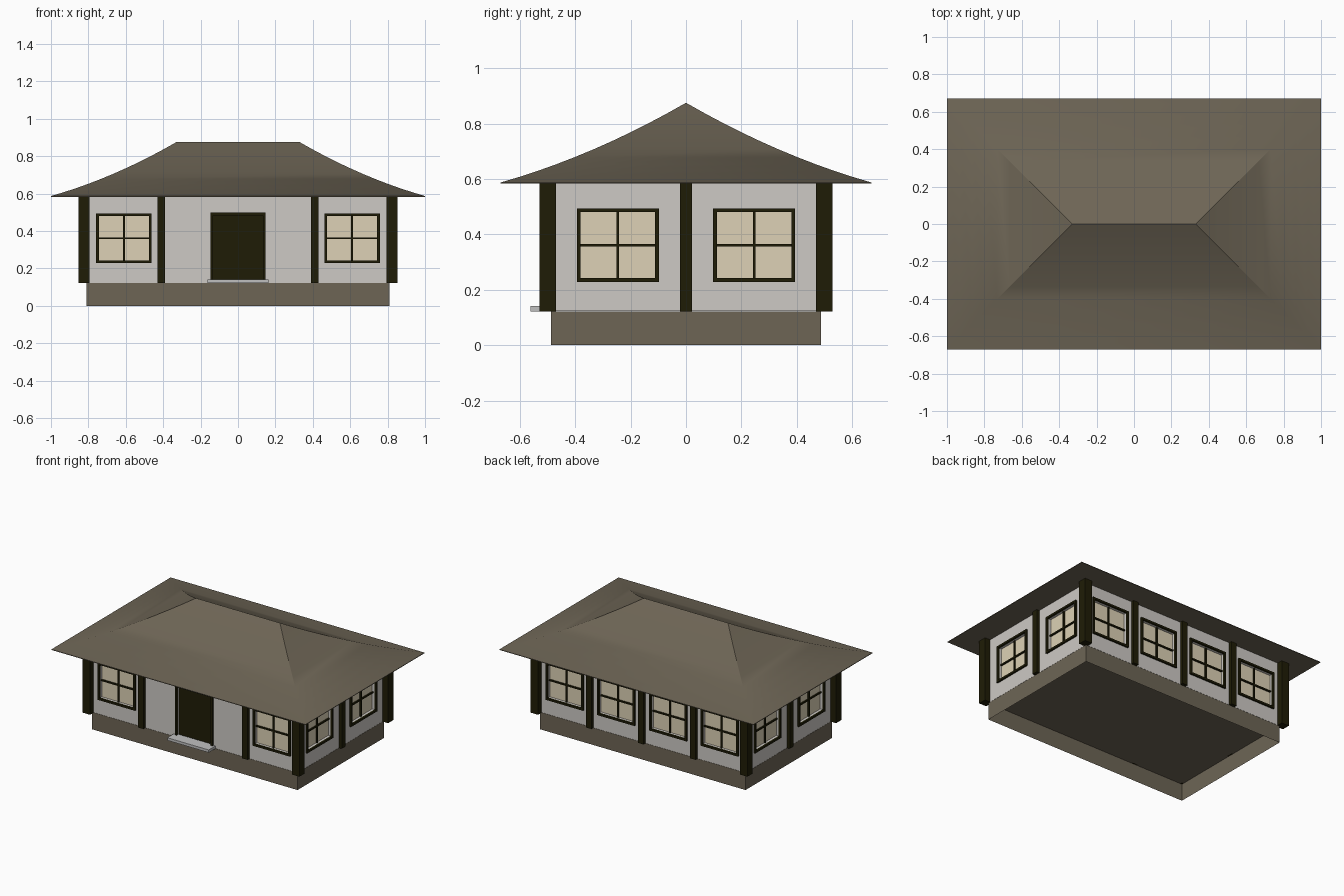
import bpy, bmesh
from math import radians
from mathutils import Matrix, Vector

if "Cube" in bpy.data.objects:
    bpy.data.objects.remove(bpy.data.objects["Cube"])


def material(name, r, g, b):
    m = bpy.data.materials.new(name)
    m.use_nodes = True
    col = [(c / 255) ** 2.2 for c in (r, g, b)] + [1]
    m.diffuse_color = col
    m.node_tree.nodes["Principled BSDF"].inputs["Base Color"].default_value = col
    return m


BROWN = material("earth_brown", 109, 101, 86)
PLASTER = material("pale_plaster", 204, 200, 195)
TIMBER = material("dark_timber", 36, 34, 15)
PANE = material("warm_paper", 220, 208, 180)
STONE = material("step_stone", 190, 190, 190)


def finish(name, bm, mat):
    bmesh.ops.recalc_face_normals(bm, faces=bm.faces)
    me = bpy.data.meshes.new(name)
    bm.to_mesh(me)
    bm.free()
    me.materials.append(mat)
    ob = bpy.data.objects.new(name, me)
    bpy.context.scene.collection.objects.link(ob)
    return ob


def boxes(name, spans, mat, frame=Matrix()):
    """One object made of boxes, each given as (low corner, high corner)."""
    bm = bmesh.new()
    for lo, hi in spans:
        lo, hi = Vector(lo), Vector(hi)
        m = frame @ Matrix.Translation((lo + hi) / 2) @ Matrix.Diagonal((*(hi - lo), 1))
        bmesh.ops.create_cube(bm, size=1, matrix=m)
    return finish(name, bm, mat)


WX, WY = 0.81, 0.487       # wall half sizes
FLOOR, EAVE, RIDGE = 0.122, 0.585, 0.875
DEPTH, BAR = 0.025, 0.014  # recess depth and frame width

# Base, open underneath
base = boxes("base", [((-WX, -WY, 0), (WX, WY, FLOOR))], BROWN)
bm = bmesh.new()
bm.from_mesh(base.data)
bmesh.ops.delete(bm, geom=[f for f in bm.faces if f.normal.z < -0.9], context="FACES")
bm.to_mesh(base.data)
bm.free()

walls = boxes("walls", [((-WX, -WY, FLOOR + 0.001), (WX, WY, EAVE))], PLASTER)

# Facade frames: x runs along the wall, -y points outward
facades = {
    side: Matrix.Rotation(radians(angle), 4, "Z") @ Matrix.Translation((0, -dist, 0))
    for side, angle, dist in (("front", 0, WY), ("left", 90, WX),
                              ("back", 180, WY), ("right", 270, WX))
}
window_spots = {"front": (-0.61, 0.61), "back": (-0.61, -0.205, 0.205, 0.61),
                "left": (-0.246, 0.246), "right": (-0.246, 0.246)}
post_spots = {"front": (-0.41, 0.41), "back": (-0.41, 0, 0.41), "left": (0,), "right": (0,)}


def cut(frame, lo, hi):
    """Sink a pocket into the walls."""
    cutter = boxes("cutter", [(lo, hi)], PLASTER, frame)
    cutter.hide_render = True
    mod = walls.modifiers.new("pocket", "BOOLEAN")
    mod.operation, mod.solver, mod.object = "DIFFERENCE", "EXACT", cutter
    bpy.context.view_layer.objects.active = walls
    bpy.ops.object.modifier_apply(modifier=mod.name)
    bpy.data.objects.remove(cutter)


def surround(x0, x1, z0, z1, front):
    """Four bars around an opening."""
    return [((x0, front, z0), (x0 + BAR, 0.002, z1)),
            ((x1 - BAR, front, z0), (x1, 0.002, z1)),
            ((x0, front, z0), (x1, 0.002, z0 + BAR)),
            ((x0, front, z1 - BAR), (x1, 0.002, z1))]


def window(name, frame, x):
    x0, x1, z0, z1 = x - 0.148, x + 0.148, 0.228, 0.494
    b = BAR - 0.002
    cut(frame, (x0 + b, -0.05, z0 + b), (x1 - b, DEPTH, z1 - b))
    boxes(name + "_pane", [((x0 + b, DEPTH - 0.004, z0 + b), (x1 - b, DEPTH, z1 - b))],
          PANE, frame)
    zm, h = (z0 + z1) / 2, 0.005
    bars = [((x - h, DEPTH - 0.014, z0 + b), (x + h, DEPTH - 0.003, z1 - b)),
            ((x0 + b, DEPTH - 0.014, zm - h), (x1 - b, DEPTH - 0.003, zm + h))]
    boxes(name + "_frame", surround(x0, x1, z0, z1, -0.012) + bars, TIMBER, frame)


for side, frame in facades.items():
    for i, x in enumerate(window_spots[side]):
        window(f"{side}_window_{i + 1}", frame, x)
    for i, x in enumerate(post_spots[side]):
        boxes(f"{side}_post_{i + 1}",
              [((x - 0.021, -0.022, FLOOR), (x + 0.021, 0.01, EAVE))], TIMBER, frame)

# Corner posts
for sx, xn in ((-1, "right"), (1, "left")):
    for sy, yn in ((-1, "front"), (1, "back")):
        c = Vector((sx * 0.824, sy * 0.499, 0))
        boxes(f"{yn}_{xn}_corner_post",
              [(c + Vector((-0.029, -0.029, FLOOR)), c + Vector((0.029, 0.029, EAVE)))], TIMBER)

# Door and step
front = facades["front"]
cut(front, (-0.136, -0.05, FLOOR + 0.006), (0.136, DEPTH, 0.486))
boxes("door", [((-0.136, DEPTH - 0.005, FLOOR + 0.006), (0.136, DEPTH, 0.486))], TIMBER, front)
boxes("door_frame", surround(-0.148, 0.148, FLOOR, 0.498, -0.012), TIMBER, front)
boxes("door_step", [((-0.163, -0.075, FLOOR), (0.163, 0.01, 0.141))], STONE, front)

# Hipped roof with a gently flared slope
bm = bmesh.new()
STEPS = 10
rings = []
for i in range(STEPS + 1):
    t = i / STEPS
    x, y = 1 - 0.67 * t, 0.67 * (1 - t)
    z = EAVE + 0.002 + (RIDGE - EAVE - 0.002) * (0.66 * t + 0.34 * t * t)
    rings.append([bm.verts.new((a * x, b * y, z))
                  for a, b in ((-1, -1), (1, -1), (1, 1), (-1, 1))])
soffit = [bm.verts.new((v.co.x, v.co.y, EAVE - 0.002)) for v in rings[0]]
rings.insert(0, soffit)
bm.faces.new(soffit[::-1])
for lower, upper in zip(rings, rings[1:]):
    for k in range(4):
        n = (k + 1) % 4
        bm.faces.new((lower[k], lower[n], upper[n], upper[k]))
bmesh.ops.remove_doubles(bm, verts=bm.verts, dist=0.0001)
roof = finish("roof", bm, BROWN)
bpy.ops.object.select_all(action="DESELECT")
roof.select_set(True)
bpy.context.view_layer.objects.active = roof
bpy.ops.object.shade_smooth_by_angle(angle=radians(30))
